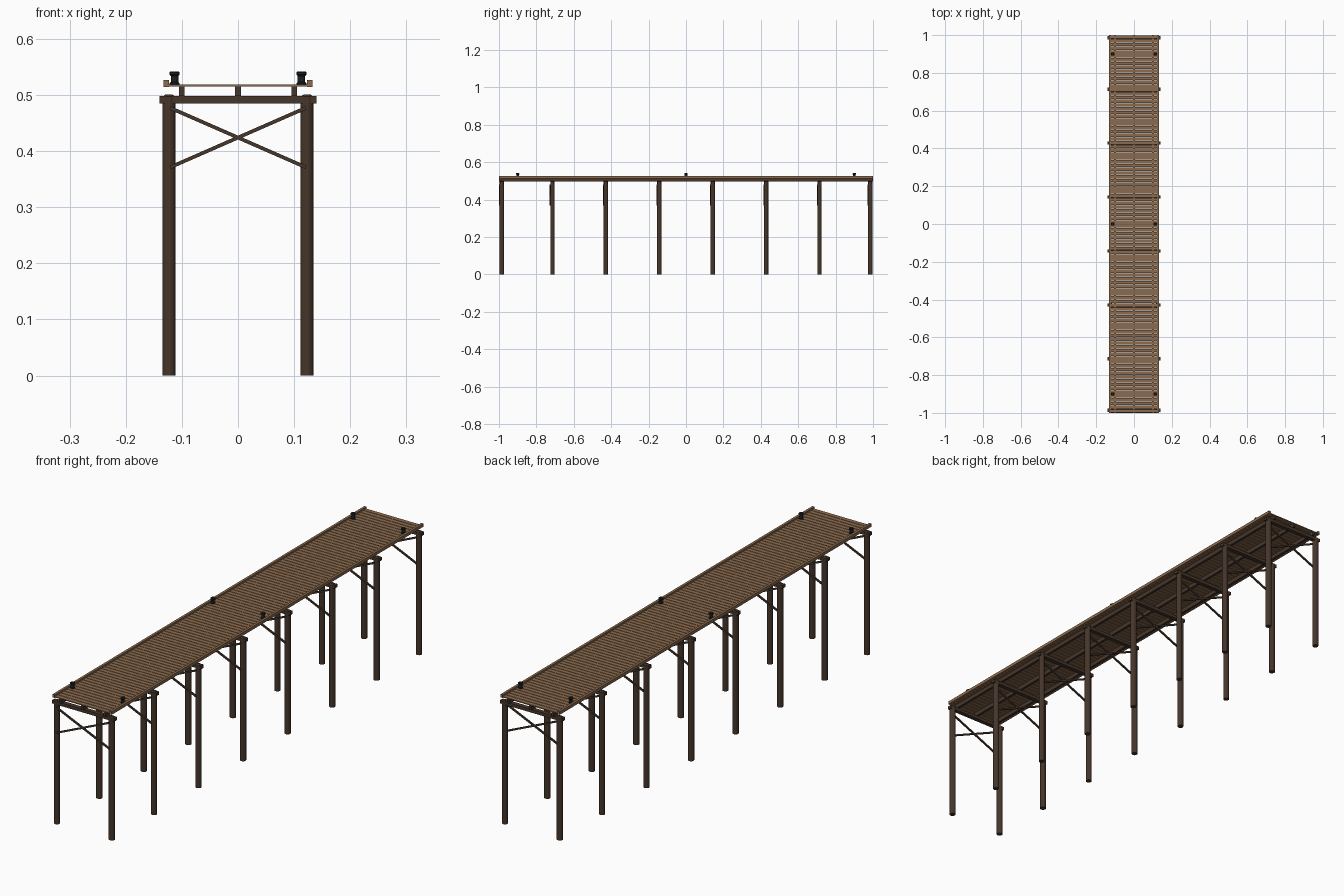
import bpy, bmesh, math
from mathutils import Matrix, Vector

if "Cube" in bpy.data.objects:
    bpy.data.objects.remove(bpy.data.objects["Cube"])


def material(name, rgb):
    m = bpy.data.materials.new(name)
    m.diffuse_color = (*rgb, 1)
    m.use_nodes = True
    m.node_tree.nodes["Principled BSDF"].inputs["Base Color"].default_value = m.diffuse_color
    return m


DARK = material("dark_timber", (0.062, 0.037, 0.024))
PLANK = material("deck_timber", (0.26, 0.145, 0.075))
IRON = material("black_iron", (0.012, 0.014, 0.015))


def finish(name, bm, mat, smooth=False):
    bmesh.ops.recalc_face_normals(bm, faces=bm.faces)
    me = bpy.data.meshes.new(name)
    bm.to_mesh(me)
    bm.free()
    me.materials.append(mat)
    ob = bpy.data.objects.new(name, me)
    bpy.context.collection.objects.link(ob)
    return ob


def add_box(bm, center, size, angle_y=0.0):
    mat = (Matrix.Translation(center) @ Matrix.Rotation(angle_y, 4, 'Y')
           @ Matrix.Diagonal((*size, 1)))
    bmesh.ops.create_cube(bm, size=1, matrix=mat)


def add_lathe(bm, x, y, profile, sides):
    rings = []
    for r, z in profile:
        rings.append([bm.verts.new((x + r * math.cos(2 * math.pi * (i + .5) / sides),
                                    y + r * math.sin(2 * math.pi * (i + .5) / sides), z))
                      for i in range(sides)])
    for a, b in zip(rings, rings[1:]):
        for i in range(sides):
            j = (i + 1) % sides
            bm.faces.new((a[i], a[j], b[j], b[i]))
    bm.faces.new(rings[0][::-1])
    bm.faces.new(rings[-1])


# Bents: two piles, a cap beam and an X brace, repeated along the pier
PILE_X = 0.123
BENTS = 8
for k in range(BENTS):
    y = max(-0.985, min(0.985, -1 + k * 2 / (BENTS - 1)))
    bm = bmesh.new()
    for s in (-1, 1):
        add_lathe(bm, s * PILE_X, y,
                  [(0.0118, 0), (0.0118, 0.497), (0.006, 0.501)], 12)
    finish(f"piles_{k + 1}", bm, DARK)

    bm = bmesh.new()
    add_box(bm, (0, y, 0.4915), (0.279, 0.018, 0.013))
    finish(f"cap_beam_{k + 1}", bm, DARK)

    bm = bmesh.new()
    dx, dz = 2 * 0.121, 0.106
    for s in (-1, 1):
        add_box(bm, (0, y - 0.0115, 0.424),
                (math.hypot(dx, dz), 0.006, 0.0065), s * math.atan2(dz, dx))
    finish(f"cross_brace_{k + 1}", bm, DARK)

# Stringers under the deck
bm = bmesh.new()
for x in (-0.1, 0, 0.1):
    add_box(bm, (x, 0, 0.5065), (0.01, 2, 0.017))
finish("stringers", bm, DARK)

# Deck planks with narrow gaps
PLANKS = 100
pitch = 2 / PLANKS
bm = bmesh.new()
for i in range(PLANKS):
    add_box(bm, (0, -1 + (i + 0.5) * pitch, 0.517), (0.25, pitch - 0.0024, 0.004))
finish("deck_planks", bm, PLANK)

# Edge curbs
bm = bmesh.new()
for s in (-1, 1):
    add_box(bm, (s * 0.128, 0, 0.52), (0.01, 2, 0.0125))
finish("edge_curbs", bm, PLANK)

# Mooring bollards
for k, y in enumerate((-0.9, 0, 0.9)):
    bm = bmesh.new()
    for s in (-1, 1):
        add_lathe(bm, s * 0.113, y,
                  [(0.009, 0.518), (0.009, 0.521), (0.007, 0.523), (0.007, 0.534),
                   (0.0095, 0.536), (0.0095, 0.540), (0.008, 0.542)], 12)
    finish(f"bollards_{k + 1}", bm, IRON)
